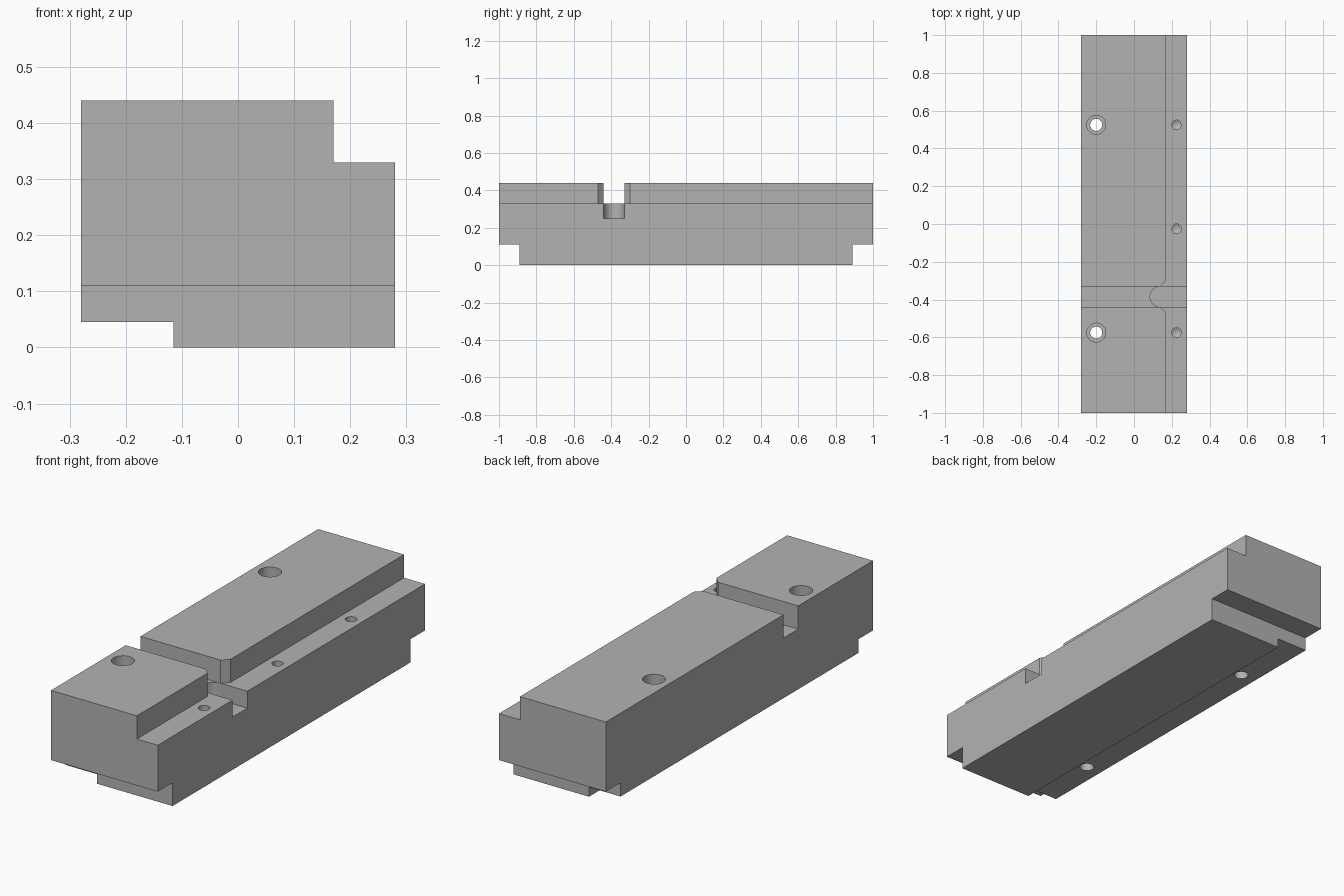
import bpy, bmesh, math
from mathutils import Vector

cube = bpy.data.objects.get("Cube")
if cube:
    bpy.data.objects.remove(cube, do_unlink=True)

steel = bpy.data.materials.new("plain grey")
steel.use_nodes = True
GREY = (0.45, 0.45, 0.45, 1)
steel.diffuse_color = GREY
steel.node_tree.nodes["Principled BSDF"].inputs["Base Color"].default_value = GREY


def prism(name, outline, depth):
    """Extrude a closed 3D outline along the depth vector."""
    bm = bmesh.new()
    face = bm.faces.new([bm.verts.new(p) for p in outline])
    ext = bmesh.ops.extrude_face_region(bm, geom=[face])
    verts = [g for g in ext["geom"] if isinstance(g, bmesh.types.BMVert)]
    bmesh.ops.translate(bm, verts=verts, vec=Vector(depth))
    bmesh.ops.recalc_face_normals(bm, faces=bm.faces)
    mesh = bpy.data.meshes.new(name)
    bm.to_mesh(mesh)
    bm.free()
    obj = bpy.data.objects.new(name, mesh)
    bpy.context.collection.objects.link(obj)
    mesh.materials.append(steel)
    return obj


def plan(name, points, z0, z1):
    return prism(name, [(x, y, z0) for x, y in points], (0, 0, z1 - z0))


def cone(name, x, y, z0, z1, r0, r1):
    bpy.ops.mesh.primitive_cone_add(vertices=40, radius1=r0, radius2=r1, depth=z1 - z0,
                                    location=(x, y, (z0 + z1) / 2))
    obj = bpy.context.object
    obj.name = name
    obj.data.materials.append(steel)
    return obj


def cut(cutter):
    cutter.hide_render = True
    bpy.ops.object.select_all(action="DESELECT")
    bpy.context.view_layer.objects.active = body
    body.select_set(True)
    mod = body.modifiers.new("cut", "BOOLEAN")
    mod.operation = "DIFFERENCE"
    mod.solver = "EXACT"
    mod.object = cutter
    bpy.ops.object.modifier_apply(modifier=mod.name)
    bpy.data.objects.remove(cutter, do_unlink=True)


# Stepped bar section, extruded along its length
section = [(-.28, .045), (-.115, .045), (-.115, 0), (.28, 0),
           (.28, .33), (.17, .33), (.17, .44), (-.28, .44)]
body = prism("jaw_block", [(x, -1, z) for x, z in section], (0, 2, 0))

# Undercuts at both ends
for s in (-1, 1):
    cut(plan("end_step", [(-.4, s * .89), (.4, s * .89), (.4, s * 1.2), (-.4, s * 1.2)], -.1, .11))

# Cross slot with chamfered mouth
mid, half = -.385, .055
cut(plan("cross_slot", [(-.4, mid - half), (.14, mid - half), (.19, mid - half - .05),
                        (.19, mid + half + .05), (.14, mid + half), (-.4, mid + half)], .33, .6))

# Deeper round-ended pocket at the slot mouth
arc = [math.radians(90 + 180 * i / 20) for i in range(21)]
pocket = [(.14 + half * math.cos(a), mid + half * math.sin(a)) for a in arc]
cut(plan("round_pocket", pocket + [(.4, mid - half), (.4, mid + half)], .25, .4))

# Counterbored through holes
for y in (.525, -.575):
    cut(cone("through_hole", -.2, y, -.1, .6, .032, .032))
    cut(cone("counterbore", -.2, y, .33, .6, .05, .05))

# Blind drilled holes with conical tips
for y in (.525, -.025, -.575):
    cut(cone("drill_hole", .225, y, .21, .5, .025, .025))
    cut(cone("drill_tip", .225, y, .195, .211, 0, .025))

bpy.ops.object.select_all(action="DESELECT")
body.select_set(True)
bpy.context.view_layer.objects.active = body
bpy.ops.object.shade_smooth_by_angle(angle=math.radians(30))
